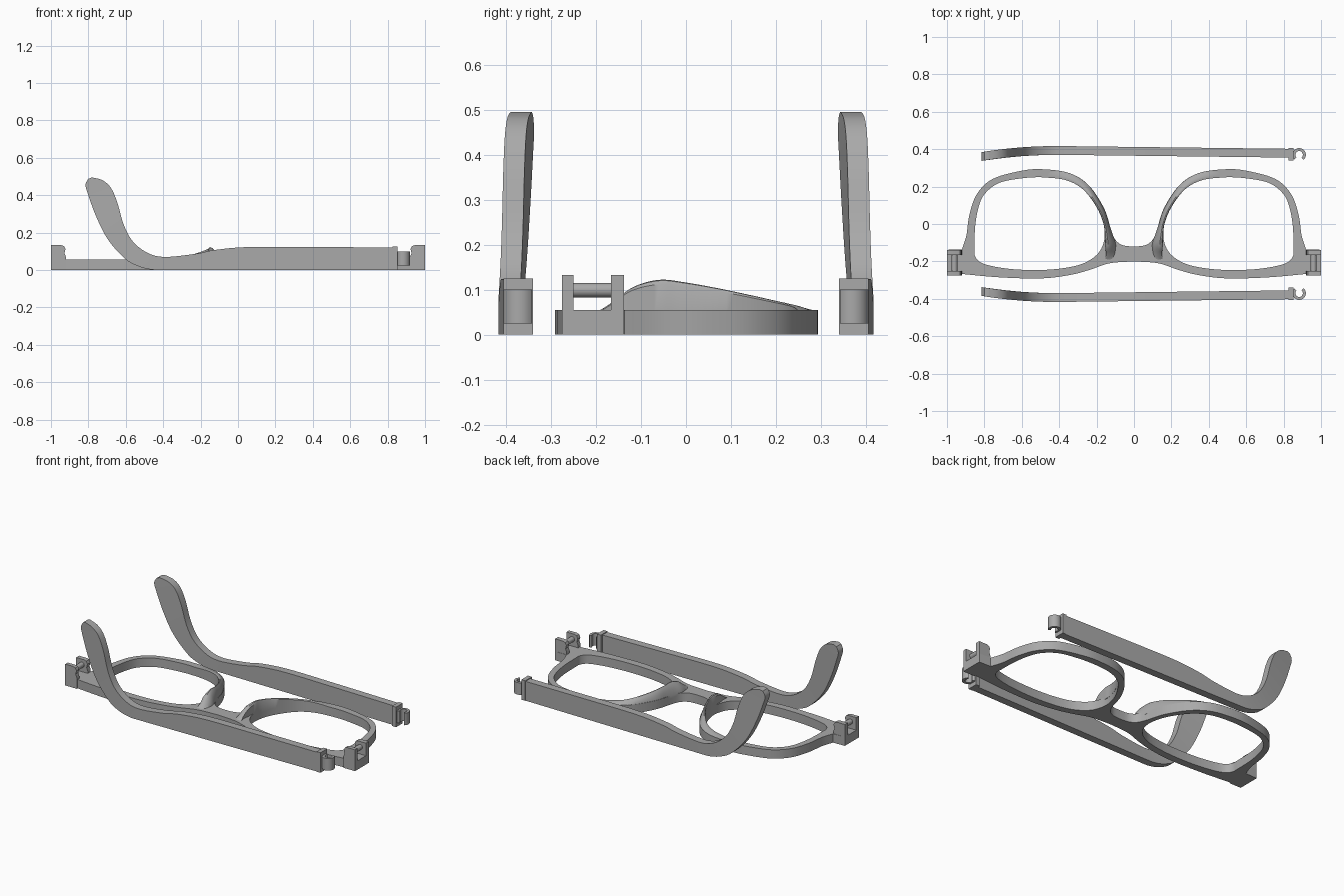
import bpy, bmesh, math
from mathutils import Vector

cube = bpy.data.objects.get("Cube")
if cube:
    bpy.data.objects.remove(cube, do_unlink=True)

grey = bpy.data.materials.new("plain grey")
grey.use_nodes = True
grey.diffuse_color = (0.4, 0.4, 0.4, 1)
grey.node_tree.nodes["Principled BSDF"].inputs["Base Color"].default_value = grey.diffuse_color

FRAME_TOP = 0.055


def smooth_path(points, steps=6, closed=False):
    """Smooth interpolation through points of any dimension."""
    pts = [Vector(p) for p in points]
    count = len(pts)
    pick = (lambda i: pts[i % count]) if closed else (lambda i: pts[max(0, min(count - 1, i))])
    path = []
    for i in range(count if closed else count - 1):
        a, b, c, d = (pick(i + k) for k in (-1, 0, 1, 2))
        for s in range(steps):
            t = s / steps
            path.append(0.5 * (2 * b + (c - a) * t + (2 * a - 5 * b + 4 * c - d) * t**2
                               + (3 * b - a - 3 * c + d) * t**3))
    if not closed:
        path.append(pts[-1])
    return path


def finish(bm, name):
    bmesh.ops.recalc_face_normals(bm, faces=bm.faces)
    mesh = bpy.data.meshes.new(name)
    bm.to_mesh(mesh)
    bm.free()
    mesh.materials.append(grey)
    obj = bpy.data.objects.new(name, mesh)
    bpy.context.collection.objects.link(obj)
    bpy.ops.object.select_all(action="DESELECT")
    obj.select_set(True)
    bpy.context.view_layer.objects.active = obj
    bpy.ops.object.shade_smooth_by_angle(angle=math.radians(35))
    return obj


def loft(name, rings):
    """Skin a list of equal closed rings and cap both ends."""
    bm = bmesh.new()
    loops = [[bm.verts.new(p) for p in ring] for ring in rings]
    size = len(loops[0])
    for a, b in zip(loops, loops[1:]):
        for i in range(size):
            j = (i + 1) % size
            bm.faces.new((a[i], a[j], b[j], b[i]))
    bm.faces.new(loops[0])
    bm.faces.new(loops[-1])
    return finish(bm, name)


def block(name, x, y, z):
    return loft(name, [[(x[0], v, z[0]), (x[1], v, z[0]), (x[1], v, z[1]), (x[0], v, z[1])]
                       for v in y])


# Frame front: one outline with two lens openings
lower_rim = [(0, -.12), (.055, -.115), (.095, -.09), (.12, -.04), (.158, .08), (.24, .205),
             (.345, .272), (.495, .293), (.61, .283), (.757, .24), (.84, .16), (.88, .05),
             (.896, -.06), (.92, -.135)]
brow = [(.92, -.267), (.72, -.285), (.5, -.291), (.345, -.273), (.24, -.246), (.13, -.21),
        (0, -.2)]
opening = [(.853, -.123), (.848, 0), (.826, .107), (.79, .17), (.72, .22), (.61, .243),
           (.495, .25), (.37, .236), (.275, .187), (.2, .09), (.163, 0), (.158, -.08),
           (.19, -.155), (.265, -.208), (.37, -.235), (.505, -.246), (.666, -.24),
           (.80, -.214), (.848, -.176)]
end_corners = [Vector((1, -.138)), Vector((1, -.275)), Vector((.92, -.275))]
half = smooth_path(lower_rim) + end_corners + smooth_path(brow)
outline = half + [Vector((-p.x, p.y)) for p in reversed(half[1:-1])]
hole = smooth_path(opening, closed=True)

bm = bmesh.new()
for loop in (outline, hole, [Vector((-p.x, p.y)) for p in hole]):
    verts = [bm.verts.new((p.x, p.y, 0)) for p in loop]
    for i, v in enumerate(verts):
        bm.edges.new((v, verts[i - 1]))
bmesh.ops.triangle_fill(bm, edges=bm.edges[:], use_beauty=True)
grown = bmesh.ops.extrude_face_region(bm, geom=bm.faces[:])["geom"]
bmesh.ops.translate(bm, vec=(0, 0, FRAME_TOP),
                    verts=[g for g in grown if isinstance(g, bmesh.types.BMVert)])
finish(bm, "frame_front")

# Nose pad stations: opening edge, outer edge, height above the frame
pad_stations = [((.155, -.19), (.125, -.2), -.002), ((.15, -.16), (.104, -.165), .02),
                ((.154, -.12), (.097, -.11), .052), ((.158, -.06), (.112, -.06), .068),
                ((.163, 0), (.133, 0), .062), ((.2, .09), (.16, .08), .046),
                ((.275, .187), (.24, .205), .023), ((.37, .236), (.345, .272), .01),
                ((.495, .25), (.495, .293), -.002)]
pad_path = smooth_path([(*a, *b, h) for a, b, h in pad_stations])
# Pad cross-section: fraction across the rim, fraction of the height
pad_section = [(0, .85), (.12, .97), (.3, 1), (.5, .88), (.75, .5), (1, 0)]


def pad_ring(station, side):
    inner, outer, h = Vector(station[:2]), Vector(station[2:4]), station[4]
    ring = [(inner, .04)]
    ring += [(inner.lerp(outer, f), FRAME_TOP + h * k - .001) for f, k in pad_section]
    ring.append((outer, .04))
    return [(side * p.x, p.y, z) for p, z in ring]


def circle(x, y, z, radius, sides=20):
    turn = math.tau / sides
    return [(x + radius * math.cos(i * turn), y, z + radius * math.sin(i * turn))
            for i in range(sides)]


# Nose pads and hinge brackets on both sides
post_profile = [(1, .04), (1, .133), (.945, .133), (.93, .128), (.922, .112), (.928, .09),
                (.92, .07), (.92, .04)]
for side, label in ((1, "left"), (-1, "right")):
    loft(f"{label}_nose_pad", [pad_ring(s, side) for s in pad_path])
    for name, ends in (("front", (-.275, -.25)), ("back", (-.167, -.138))):
        loft(f"{label}_{name}_hinge_post",
             [[(side * x, y, z) for x, z in post_profile] for y in ends])
    loft(f"{label}_hinge_pin", [circle(side * .96, y, .099, .016) for y in (-.255, -.16)])

# Temple arm stations: upper edge x, z and lower edge x, z
arm_stations = [(.85, .12, .85, 0), (.4, .123, .4, 0), (.06, .123, .06, 0),
                (-.125, .107, -.1, 0), (-.23, .086, -.23, 0), (-.39, .07, -.44, 0),
                (-.48, .09, -.55, .027), (-.56, .15, -.62, .075), (-.61, .24, -.7, .17),
                (-.645, .36, -.76, .29), (-.68, .44, -.8, .4), (-.725, .48, -.815, .455),
                (-.78, .495, -.80, .488)]
arm_path = smooth_path(arm_stations)


def arm_outer(x):
    bend = min(0, x + .4)
    return .412 - .012 * x - .2 * bend**2 - .007 * (x < -.4) * -bend


def arm_ring(station, side):
    ux, uz, lx, lz = station
    uz, lz = max(uz, 0), max(lz, 0)
    return [(x, side * (arm_outer(x) - inset), z)
            for x, z, inset in ((ux, uz, 0), (ux, uz, .047), (lx, lz, .047), (lx, lz, 0))]


def hook_ring(angle, side):
    c, s = math.cos(angle), math.sin(angle)
    return [(.883 + r * c, side * (.37 + r * s), z)
            for r, z in ((.02, .025), (.036, .025), (.036, .1), (.02, .1))]


# Two separate temple arms, each with an end block and an open hinge hook
for side, label in ((1, "left"), (-1, "right")):
    loft(f"{label}_temple_arm", [arm_ring(s, side) for s in arm_path])
    block(f"{label}_temple_end_block", (.826, .853), (side * .34, side * .405), (0, .125))
    loft(f"{label}_hinge_hook",
         [hook_ring(math.radians(-50 + 275 * i / 18), side) for i in range(19)])
